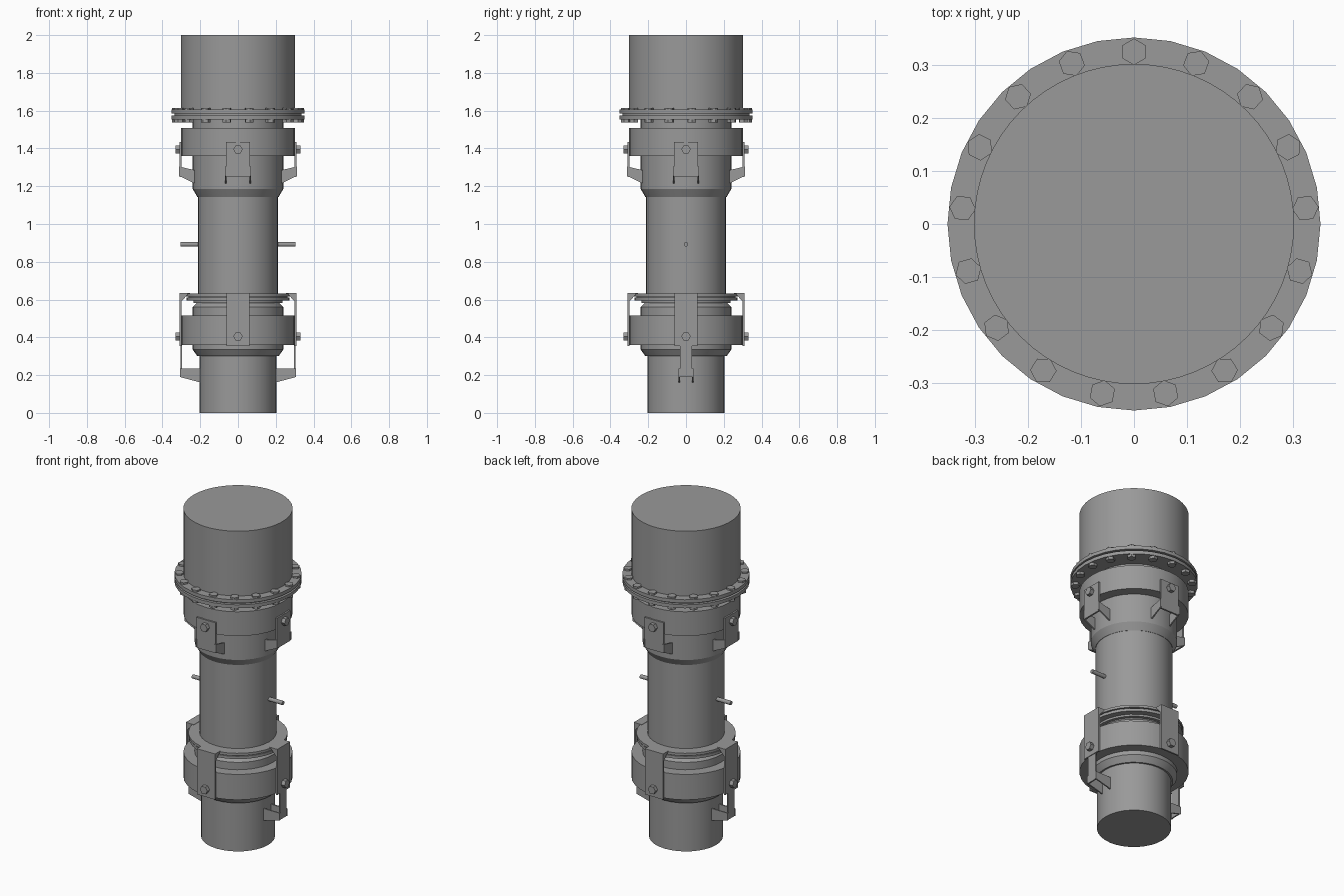
import bpy, bmesh, math
from mathutils import Matrix, Vector

cube = bpy.data.objects.get("Cube")
if cube:
    bpy.data.objects.remove(cube)

steel = bpy.data.materials.new("grey steel")
steel.use_nodes = True
GREY = (0.32, 0.32, 0.32, 1)
steel.diffuse_color = GREY
steel.node_tree.nodes["Principled BSDF"].inputs["Base Color"].default_value = GREY


def finish(name, bm, smooth=False):
    bmesh.ops.recalc_face_normals(bm, faces=bm.faces)
    mesh = bpy.data.meshes.new(name)
    bm.to_mesh(mesh)
    bm.free()
    mesh.materials.append(steel)
    obj = bpy.data.objects.new(name, mesh)
    bpy.context.collection.objects.link(obj)
    if smooth:
        bpy.ops.object.select_all(action='DESELECT')
        obj.select_set(True)
        bpy.context.view_layer.objects.active = obj
        bpy.ops.object.shade_smooth_by_angle(angle=math.radians(25))
    return obj


def lathe(name, profile, sides=32):
    """Closed solid of revolution from (radius, height) points, bottom to top."""
    bm = bmesh.new()
    rings = []
    for r, z in profile:
        rings.append([bm.verts.new((r * math.cos(a), r * math.sin(a), z))
                      for a in (math.tau * i / sides for i in range(sides))])
    for low, high in zip(rings, rings[1:]):
        for i in range(sides):
            j = (i + 1) % sides
            bm.faces.new((low[i], low[j], high[j], high[i]))
    bm.faces.new(rings[0][::-1])
    bm.faces.new(rings[-1])
    return finish(name, bm, True)


def add_prism(bm, outline, y0, y1, turn):
    """Extrude an (x, z) outline from y0 to y1, then turn it about the axis."""
    rot = Matrix.Rotation(turn, 3, 'Z')
    a, b = [[bm.verts.new(rot @ Vector((x, y, z))) for x, z in outline] for y in (y0, y1)]
    bm.faces.new(a)
    bm.faces.new(b[::-1])
    for i in range(len(a)):
        j = (i + 1) % len(a)
        bm.faces.new((a[i], b[i], b[j], a[j]))


def add_rod(bm, radius, length, sides, matrix):
    bmesh.ops.create_cone(bm, cap_ends=True, segments=sides, radius1=radius,
                          radius2=radius, depth=length, matrix=matrix)


def box(x0, x1, z0, z1):
    return [(x0, z0), (x1, z0), (x1, z1), (x0, z1)]


# Main tubes and stepped housings
lathe("lower_pipe", [(0.205, 0), (0.205, 0.31)])
lathe("lower_coupling", [(0.215, 0.30), (0.24, 0.335), (0.24, 0.56), (0.215, 0.585), (0.215, 0.60)])
lathe("lower_ring", [(0.302, 0.36), (0.302, 0.515)])
lathe("middle_pipe", [(0.213, 0.58), (0.213, 1.16)])
lathe("collar_neck", [(0.235, 0.583), (0.235, 0.60)])
lathe("collar", [(0.272, 0.595), (0.272, 0.612), (0.262, 0.612), (0.262, 0.617),
                 (0.275, 0.617), (0.275, 0.632)])
lathe("upper_coupling", [(0.215, 1.143), (0.24, 1.185), (0.24, 1.56)])
lathe("upper_ring", [(0.302, 1.36), (0.302, 1.508)])
lathe("lower_flange", [(0.352, 1.553), (0.352, 1.574)])
lathe("flange_gasket", [(0.335, 1.57), (0.335, 1.588)])
lathe("upper_flange", [(0.352, 1.584), (0.352, 1.605)])
lathe("top_drum", [(0.302, 1.60), (0.302, 2.0)], 64)

# Flange bolts, heads above and below
bm = bmesh.new()
BOLTS = 17
for i in range(BOLTS):
    turn = Matrix.Rotation(math.tau * i / BOLTS, 4, 'Z')
    for z in (1.606, 1.546):
        add_rod(bm, 0.025, 0.018, 6, turn @ Matrix.Translation((0, 0.325, z)))
finish("flange_bolts", bm)

# Clamps on four sides
for k, side in enumerate(("left", "back", "right", "front")):
    turn = k * math.pi / 2
    rot = Matrix.Rotation(turn, 4, 'Z')

    bm = bmesh.new()
    add_prism(bm, box(0.299, 0.309, 1.25, 1.435), -0.063, 0.063, turn)
    for y in (-0.069, 0.061):
        add_prism(bm, [(0.23, 1.215), (0.312, 1.255), (0.312, 1.305), (0.23, 1.285)],
                  y, y + 0.008, turn)
    finish(side + "_upper_clamp", bm)

    bm = bmesh.new()
    add_prism(bm, box(0.299, 0.309, 0.355, 0.634), -0.062, 0.062, turn)
    add_prism(bm, box(0.255, 0.304, 0.624, 0.634), -0.062, 0.062, turn)
    for y in (-0.062, 0.054):
        add_prism(bm, [(0.265, 0.628), (0.304, 0.585), (0.304, 0.628)], y, y + 0.008, turn)
    finish(side + "_lower_clamp", bm)

    bm = bmesh.new()
    for z in (1.395, 0.405):
        add_rod(bm, 0.025, 0.03, 6, rot @ Matrix.Translation((0.317, 0, z))
                @ Matrix.Rotation(math.pi / 2, 4, 'Y'))
    finish(side + "_clamp_bolts", bm)

    # Straps, lugs and pins on the left and right only
    if k % 2 == 0:
        bm = bmesh.new()
        add_prism(bm, box(0.297, 0.305, 0.19, 0.37), -0.031, 0.031, turn)
        for y in (-0.039, 0.031):
            add_prism(bm, [(0.195, 0.16), (0.308, 0.19), (0.308, 0.235), (0.195, 0.235)],
                      y, y + 0.008, turn)
        finish(side + "_strap", bm)

        bm = bmesh.new()
        add_rod(bm, 0.012, 0.11, 12, rot @ Matrix.Translation((0.25, 0, 0.892))
                @ Matrix.Rotation(math.pi / 2, 4, 'Y'))
        finish(side + "_pin", bm, True)
